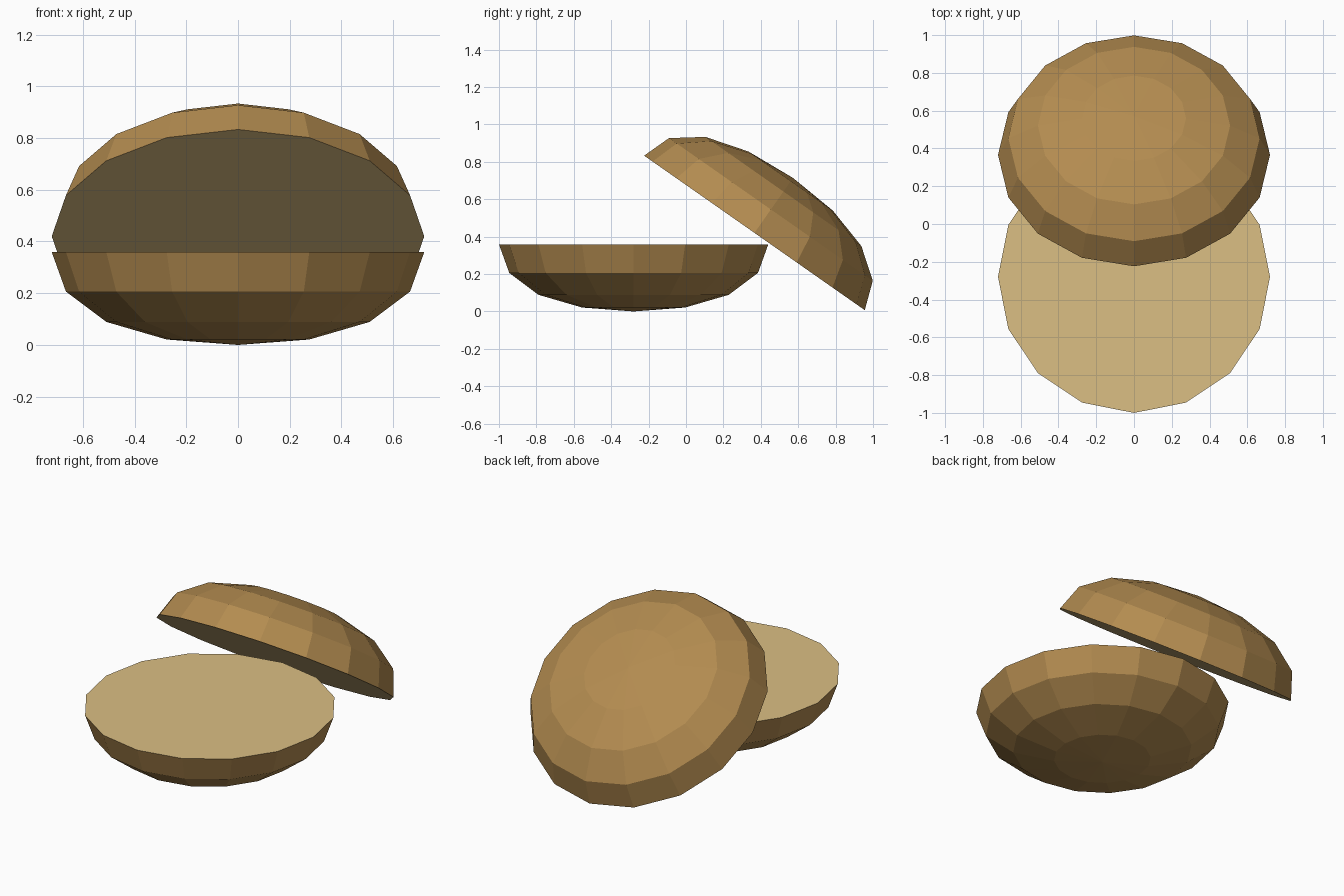
import bpy, bmesh, math
from mathutils import Matrix

if "Cube" in bpy.data.objects:
    bpy.data.objects.remove(bpy.data.objects["Cube"])

SIDES = 16
RADIUS = 0.72
# (radius, depth from the rim) of the rings of the domed shell
RINGS = [(0.72, 0.0), (0.665, 0.153), (0.509, 0.27), (0.2755, 0.338)]
DEPTH = 0.359


def material(name, color):
    m = bpy.data.materials.new(name)
    m.diffuse_color = (*color, 1)
    m.use_nodes = True
    m.node_tree.nodes["Principled BSDF"].inputs["Base Color"].default_value = m.diffuse_color
    return m


shell_mat = material("brown_shell", (0.45, 0.26, 0.08))
inside_mat = material("pale_inside", (0.71, 0.52, 0.23))


def half_shell(name, matrix):
    """Domed half shell bulging towards +z, closed by a flat pale face."""
    bm = bmesh.new()
    loops = []
    for r, z in RINGS:
        loops.append([bm.verts.new((r * math.cos(a), r * math.sin(a), z))
                      for a in (2 * math.pi * i / SIDES for i in range(SIDES))])
    tip = bm.verts.new((0, 0, DEPTH))
    for i in range(SIDES):
        j = (i + 1) % SIDES
        for lo, hi in zip(loops, loops[1:]):
            bm.faces.new((lo[i], lo[j], hi[j], hi[i]))
        bm.faces.new((loops[-1][i], loops[-1][j], tip))
    cap = bm.faces.new(loops[0][::-1])
    cap.material_index = 1
    bm.transform(matrix)
    bmesh.ops.recalc_face_normals(bm, faces=bm.faces[:])
    mesh = bpy.data.meshes.new(name)
    bm.to_mesh(mesh)
    bm.free()
    mesh.materials.append(shell_mat)
    mesh.materials.append(inside_mat)
    obj = bpy.data.objects.new(name, mesh)
    bpy.context.collection.objects.link(obj)
    return obj


# Lower half lies flat face up
half_shell("lower_half", Matrix.Translation((0, -0.28, DEPTH))
           @ Matrix.Rotation(math.pi, 4, 'X'))

# Upper half leans back against the lower rim
half_shell("upper_half", Matrix.Translation((0, 0.366, 0.42))
           @ Matrix.Rotation(math.radians(-35), 4, 'X'))
